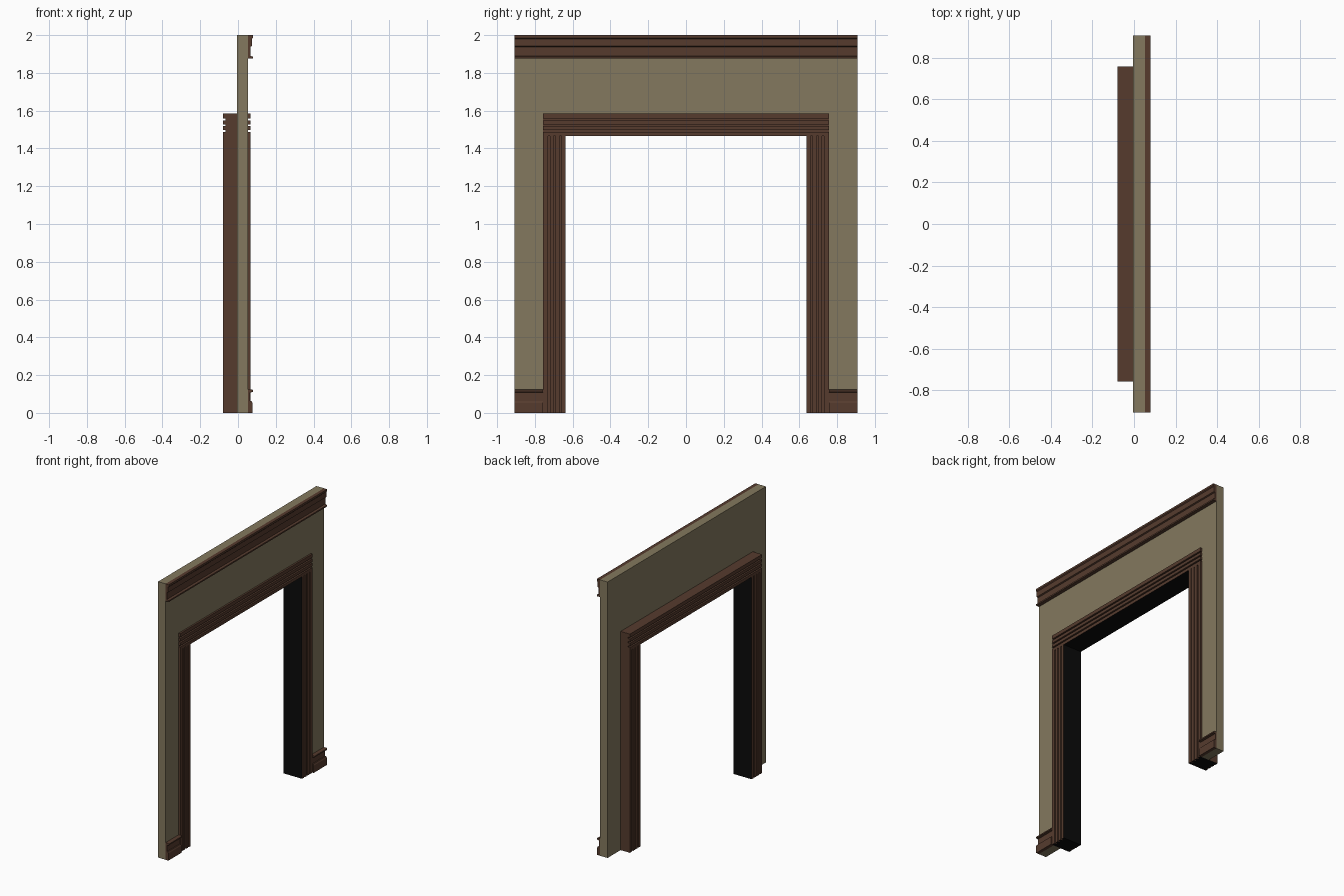
import bpy, bmesh
from mathutils import Vector

if "Cube" in bpy.data.objects:
    bpy.data.objects.remove(bpy.data.objects["Cube"])


def material(name, rgb):
    m = bpy.data.materials.new(name)
    m.diffuse_color = (*rgb, 1)
    m.use_nodes = True
    m.node_tree.nodes["Principled BSDF"].inputs["Base Color"].default_value = m.diffuse_color
    return m


OLIVE = material("olive plaster", (0.23, 0.19, 0.112))
BROWN = material("brown wood", (0.092, 0.044, 0.027))
BLACK = material("black lining", (0.003, 0.003, 0.003))


def extrude(name, points, direction, mats, black_rule=None, mirror=False):
    """Sweep a closed 3D outline along a vector."""
    bm = bmesh.new()
    face = bm.faces.new([bm.verts.new(p) for p in points])
    geom = bmesh.ops.extrude_face_region(bm, geom=[face])["geom"]
    bmesh.ops.translate(bm, vec=Vector(direction),
                        verts=[g for g in geom if isinstance(g, bmesh.types.BMVert)])
    bmesh.ops.recalc_face_normals(bm, faces=bm.faces)
    if black_rule:
        for f in bm.faces:
            if black_rule(f.normal, f.calc_center_median()):
                f.material_index = 1
    me = bpy.data.meshes.new(name)
    bm.to_mesh(me)
    bm.free()
    for m in mats:
        me.materials.append(m)
    ob = bpy.data.objects.new(name, me)
    bpy.context.collection.objects.link(ob)
    if mirror:
        mod = ob.modifiers.new("mirror", 'MIRROR')
        mod.use_axis = (False, True, False)
    return ob


# Overall dimensions
HALF, OUTER, INNER = 0.907, 0.757, 0.638
TOP, HEAD, SOFFIT = 2.0, 1.585, 1.465
WALL_BACK, WALL_FRONT = -0.006, 0.054
FRAME_BACK, FRAME_FRONT = -0.08, 0.067

# Wall with the doorway cut out
wall = [(-HALF, 0), (-HALF, TOP), (HALF, TOP), (HALF, 0),
        (OUTER, 0), (OUTER, HEAD), (-OUTER, HEAD), (-OUTER, 0)]
extrude("wall", [(WALL_BACK, y, z) for y, z in wall],
        (WALL_FRONT - WALL_BACK, 0, 0), [OLIVE])


def grooved(start, end, depth=0.014):
    """(x, w) outline with three grooves on the front and back."""
    s = (end - start) / 0.12
    marks = [0.022, 0.032, 0.053, 0.063, 0.084, 0.094]
    front = [(FRAME_FRONT, start)]
    for i, m in enumerate(marks):
        w = start + m * s
        pair = [(FRAME_FRONT, w), (FRAME_FRONT - depth, w)]
        front += pair if i % 2 == 0 else pair[::-1]
    front.append((FRAME_FRONT, end))
    mid = FRAME_FRONT + FRAME_BACK
    back = [(mid - x, w) for x, w in reversed(front)]
    return front + back


# Door jambs, black on the reveal and underside
extrude("door_jamb", [(x, w, 0) for x, w in grooved(INNER, OUTER)],
        (0, 0, SOFFIT), [BROWN, BLACK],
        lambda n, c: n.z < -0.9 or (n.y < -0.9 and c.y < INNER + 0.001), mirror=True)

# Lintel, black on the soffit
extrude("lintel", [(x, -OUTER, w) for x, w in grooved(SOFFIT, HEAD)],
        (0, 2 * OUTER, 0), [BROWN, BLACK],
        lambda n, c: n.z < -0.9 and c.z < SOFFIT + 0.001)

# Skirting boards either side of the doorway
skirting = [(WALL_FRONT, 0), (0.077, 0), (0.077, 0.052), (0.072, 0.062), (0.064, 0.062),
            (0.064, 0.108), (0.08, 0.111), (0.08, 0.12), (0.074, 0.124), (WALL_FRONT, 0.124)]
extrude("skirting_board", [(x, OUTER, z) for x, z in skirting],
        (0, HALF - OUTER, 0), [BROWN], mirror=True)

# Cornice along the top of the wall
cornice = [(WALL_FRONT, 1.875), (0.08, 1.875), (0.08, 1.885), (0.065, 1.89), (0.065, 1.938),
           (0.074, 1.942), (0.074, 1.98), (0.08, 1.986), (0.08, TOP), (WALL_FRONT, TOP)]
extrude("cornice", [(x, -HALF, z) for x, z in cornice], (0, 2 * HALF, 0), [BROWN])
